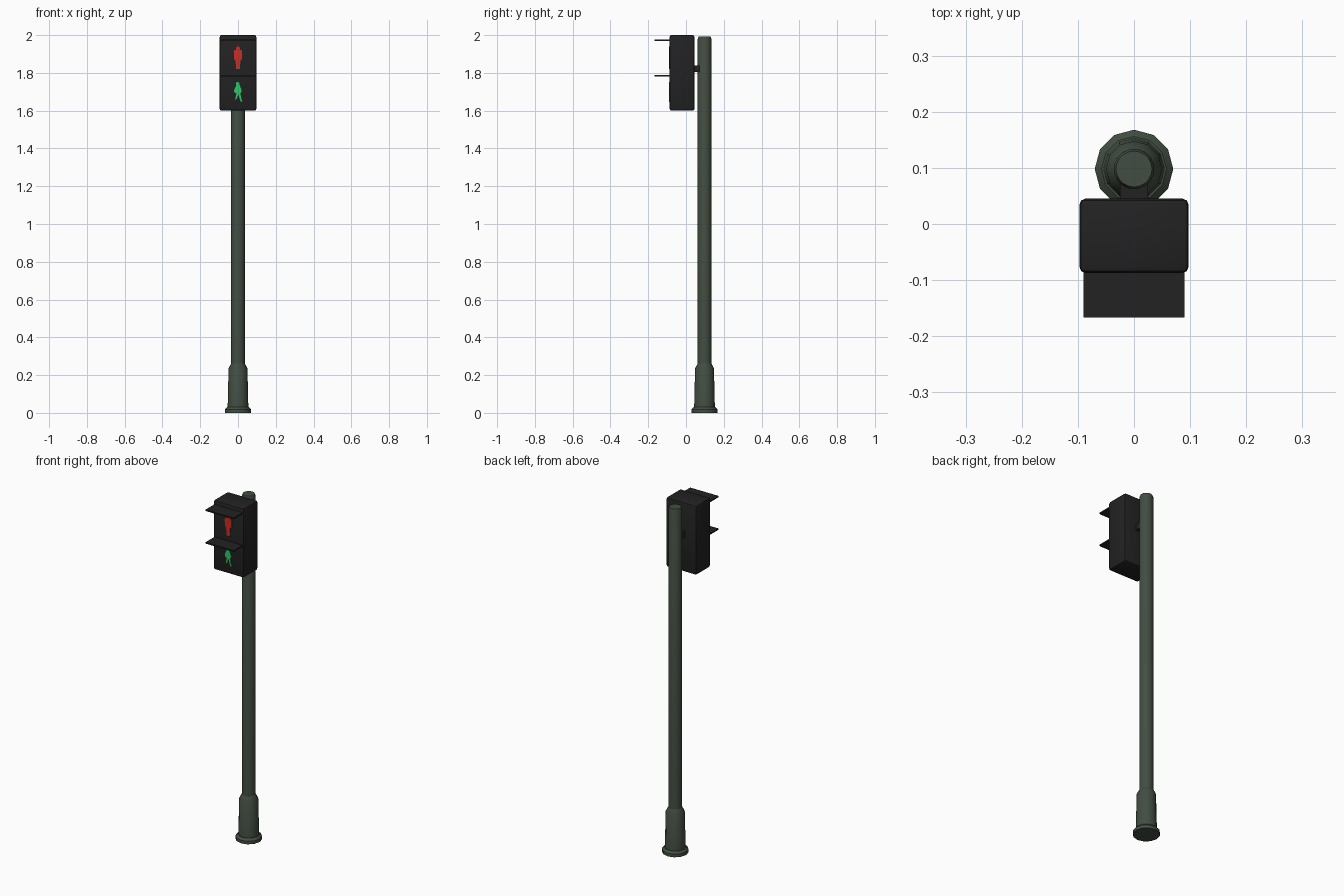
import bpy, bmesh, math

cube = bpy.data.objects.get("Cube")
if cube:
    bpy.data.objects.remove(cube, do_unlink=True)


def material(name, rgb):
    mat = bpy.data.materials.new(name)
    mat.use_nodes = True
    color = (*rgb, 1)
    mat.diffuse_color = color
    mat.node_tree.nodes["Principled BSDF"].inputs["Base Color"].default_value = color
    return mat


GREEN_GREY = material("dark green grey", (0.055, 0.075, 0.055))
BLACK = material("soft black", (0.016, 0.016, 0.016))
RED = material("signal red", (0.62, 0.025, 0.017))
GREEN = material("signal green", (0.025, 0.58, 0.13))

POLE_Y = 0.098
FRONT_Y = -0.087


def finish(name, bm, mat, smooth=None):
    bmesh.ops.recalc_face_normals(bm, faces=bm.faces)
    mesh = bpy.data.meshes.new(name)
    bm.to_mesh(mesh)
    bm.free()
    mesh.materials.append(mat)
    obj = bpy.data.objects.new(name, mesh)
    bpy.context.collection.objects.link(obj)
    if smooth:
        bpy.ops.object.select_all(action="DESELECT")
        obj.select_set(True)
        bpy.context.view_layer.objects.active = obj
        bpy.ops.object.shade_smooth_by_angle(angle=math.radians(smooth))
    return obj


def lathe(name, profile, sides, mat):
    """Closed solid of revolution around the pole axis; profile is (radius, z)."""
    bm = bmesh.new()
    rings = []
    for r, z in profile:
        angles = [math.tau * i / sides for i in range(sides)]
        rings.append([bm.verts.new((r * math.cos(a), POLE_Y + r * math.sin(a), z))
                      for a in angles])
    for low, high in zip(rings, rings[1:]):
        for i in range(sides):
            j = (i + 1) % sides
            bm.faces.new((low[i], low[j], high[j], high[i]))
    bm.faces.new(rings[0])
    bm.faces.new(rings[-1])
    return finish(name, bm, mat, 35)


def box(name, x, y, z, mat, bevel=0):
    """Box from (min, max) ranges, with optional rounded edges."""
    bm = bmesh.new()
    bmesh.ops.create_cube(bm, size=1)
    for v in bm.verts:
        v.co = [(a + b) / 2 + c * (b - a) for c, (a, b) in zip(v.co, (x, y, z))]
    if bevel:
        bmesh.ops.bevel(bm, geom=bm.edges[:], offset=bevel, segments=2,
                        profile=0.5, affect="EDGES")
    return finish(name, bm, mat, 35 if bevel else None)


def figure(name, outlines, head, mat):
    """Thin plate figure on the lamp front: body outlines plus a round head."""
    bm = bmesh.new()
    hx, hz, hr = head
    circle = [(hx + hr * math.cos(math.tau * i / 10),
               hz + hr * math.sin(math.tau * i / 10)) for i in range(10)]
    for outline in outlines + [circle]:
        face = bm.faces.new([bm.verts.new((x, FRONT_Y, z)) for x, z in outline])
        out = bmesh.ops.extrude_face_region(bm, geom=[face])["geom"]
        moved = [g for g in out if isinstance(g, bmesh.types.BMVert)]
        bmesh.ops.translate(bm, vec=(0, -0.003, 0), verts=moved)
    return finish(name, bm, mat)


# Pole with flared base
lathe("base_flange", [(0.07, 0), (0.07, 0.018), (0.058, 0.03)], 12, GREEN_GREY)
lathe("base_sleeve", [(0.055, 0.02), (0.05, 0.235), (0.036, 0.262)], 12, GREEN_GREY)
lathe("pole", [(0.036, 0.2), (0.036, 1.98), (0.032, 1.992)], 20, GREEN_GREY)

# Signal housing, bracket and visors
box("signal_housing", (-0.097, 0.097), (FRONT_Y, 0.045), (1.6, 2.0), BLACK, 0.01)
box("mounting_bracket", (-0.025, 0.025), (0.04, 0.085), (1.805, 1.838), BLACK)
for label, z in (("upper", 1.973), ("lower", 1.785)):
    box(label + "_visor", (-0.09, 0.09), (-0.167, -0.08), (z - 0.004, z + 0.004), BLACK)

# Standing figure, mirrored from its right half
half = [(0.018, 1.922), (0.022, 1.912), (0.021, 1.872), (0.013, 1.868), (0.01, 1.82)]
standing = half + [(-x, z) for x, z in reversed(half)]
figure("stop_figure", [standing], (0, 1.93, 0.011), RED)

# Walking figure
torso = [(-0.008, 1.737), (0.01, 1.735), (0.02, 1.705), (0.013, 1.69),
         (-0.008, 1.69), (-0.022, 1.7), (-0.019, 1.715)]
front_leg = [(-0.008, 1.692), (0.004, 1.692), (-0.006, 1.665), (-0.016, 1.655)]
back_leg = [(0.001, 1.692), (0.013, 1.692), (0.016, 1.67), (0.023, 1.647), (0.013, 1.65)]
figure("walk_figure", [torso, front_leg, back_leg], (-0.002, 1.742, 0.01), GREEN)
